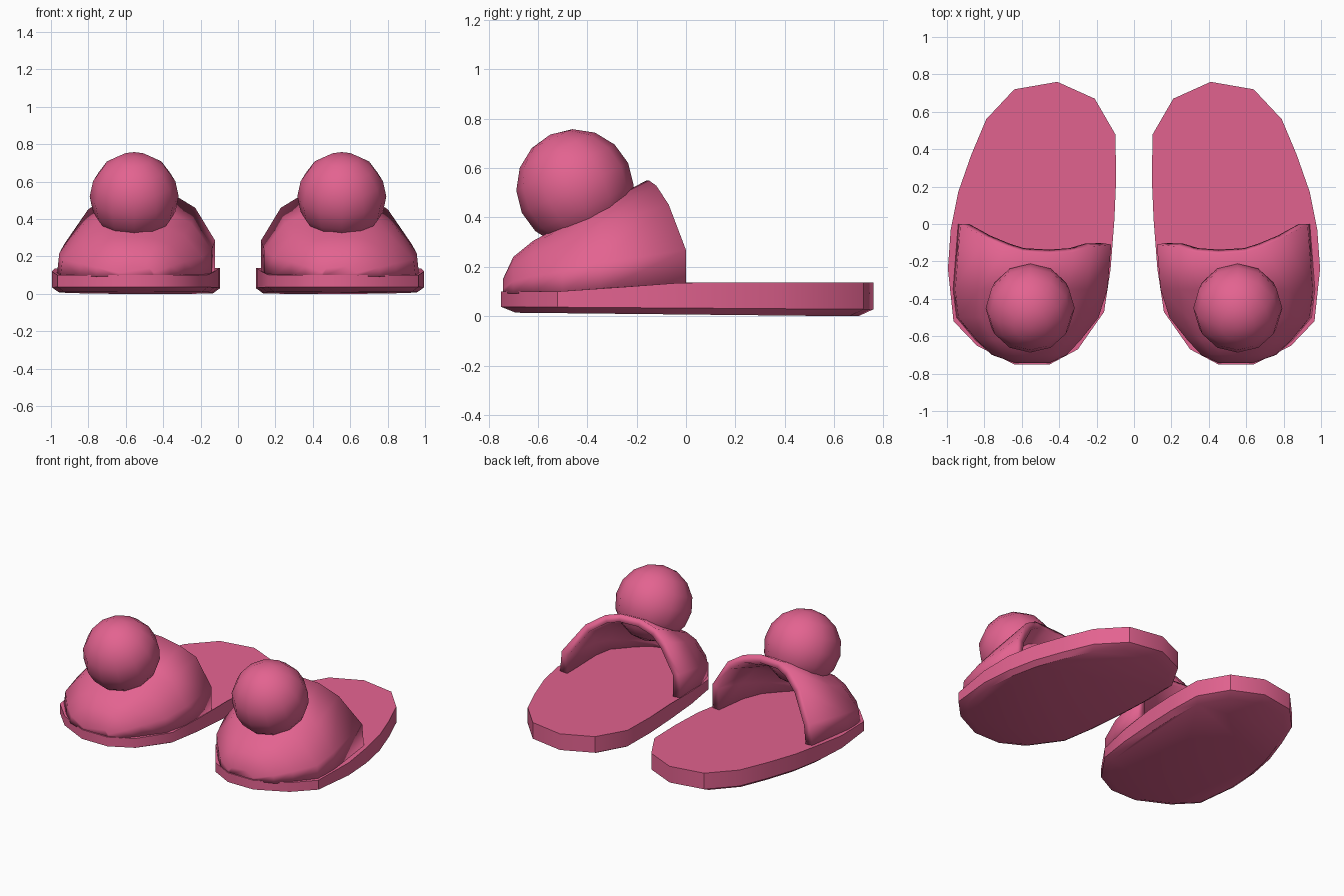
import bpy, bmesh, math
from mathutils import Matrix

if "Cube" in bpy.data.objects:
    bpy.data.objects.remove(bpy.data.objects["Cube"])

pink = bpy.data.materials.new("slipper pink")
pink.diffuse_color = (0.77, 0.125, 0.28, 1)
pink.use_nodes = True
pink.node_tree.nodes["Principled BSDF"].inputs["Base Color"].default_value = pink.diffuse_color


def finish(name, bm, angle, thickness=0):
    """Turn a bmesh into a smooth-shaded part, mirrored to the other foot."""
    mesh = bpy.data.meshes.new(name)
    bm.to_mesh(mesh)
    bm.free()
    mesh.materials.append(pink)
    ob = bpy.data.objects.new(name, mesh)
    bpy.context.collection.objects.link(ob)
    bpy.ops.object.select_all(action='DESELECT')
    ob.select_set(True)
    bpy.context.view_layer.objects.active = ob
    bpy.ops.object.shade_smooth_by_angle(angle=math.radians(angle))
    if thickness:
        mod = ob.modifiers.new("wall", 'SOLIDIFY')
        mod.thickness, mod.offset = thickness, -1
    mirror = ob.modifiers.new("other foot", 'MIRROR')
    mirror.use_mirror_merge = False
    return ob


def lerp_clamp(y, y0, y1, a, b):
    t = min(1, max(0, (y - y0) / (y1 - y0)))
    return a + (b - a) * t


def sole_top(y):
    return lerp_clamp(y, -0.5, 0.0, 0.10, 0.137)


# Sole: foot outline stacked in three levels, lower edge chamfered
outline = [(0.41, 0.76), (0.21, 0.67), (0.10, 0.48), (0.095, 0.25),
           (0.105, 0.02), (0.125, -0.24), (0.16, -0.47), (0.30, -0.67),
           (0.45, -0.75), (0.64, -0.75), (0.84, -0.65), (0.965, -0.52),
           (0.995, -0.24), (0.98, -0.03), (0.94, 0.17), (0.87, 0.37),
           (0.79, 0.56), (0.64, 0.72)]
bm = bmesh.new()
rings = []
for level in range(3):
    ring = []
    for x, y in outline:
        s = 0.92 if level == 0 else 1
        z = (lerp_clamp(y, -0.75, 0.7, 0.014, 0.0),
             lerp_clamp(y, -0.75, 0.7, 0.038, 0.028), sole_top(y))[level]
        ring.append(bm.verts.new((0.55 + (x - 0.55) * s, y * s, z)))
    rings.append(ring)
n = len(outline)
for a, b in zip(rings, rings[1:]):
    for i in range(n):
        j = (i + 1) % n
        bm.faces.new((a[i], a[j], b[j], b[i]))
bm.faces.new(rings[0][::-1])
bm.faces.new(rings[-1])
bmesh.ops.recalc_face_normals(bm, faces=bm.faces)
finish("sole", bm, 35)

# Upper: one lopsided arch swept from the foot opening to the toe
arch_u = [0, 0, 0.13, 0.25, 0.40, 0.58, 0.69, 0.83, 0.985, 1]
arch_v = [0, 0.38, 0.79, 0.93, 1, 1, 0.95, 0.77, 0.33, 0]
rim_y = [-0.11, -0.11, -0.12, -0.15, -0.16, -0.15, -0.12, -0.07, 0, 0]
# y, inner x, outer x, top z
sections = [(None, 0.122, 0.94, 0.55), (-0.35, 0.142, 0.968, 0.45),
            (-0.50, 0.19, 0.95, 0.37), (-0.62, 0.285, 0.85, 0.305),
            (-0.70, 0.36, 0.76, 0.24), (-0.742, 0.45, 0.64, 0.15)]
bm = bmesh.new()
rows = []
for y, x0, x1, top in sections:
    row = []
    for u, v, ry in zip(arch_u, arch_v, rim_y):
        yy = ry if y is None else y
        base = sole_top(yy) - 0.008
        row.append(bm.verts.new((x0 + (x1 - x0) * u, yy,
                                 base + (top - base) * v)))
    rows.append(row)
for a, b in zip(rows, rows[1:]):
    for j in range(len(a) - 1):
        bm.faces.new((a[j], b[j], b[j + 1], a[j + 1]))
bm.faces.new(rows[-1][::-1])
finish("upper", bm, 50, 0.05)

# Pompom: coarse ball leaning with the slope of the upper
bm = bmesh.new()
place = Matrix.Translation((0.555, -0.45, 0.52)) @ Matrix.Rotation(
    math.radians(25), 4, 'X')
bmesh.ops.create_uvsphere(bm, u_segments=12, v_segments=8, radius=0.238,
                          matrix=place)
finish("pompom", bm, 60)
